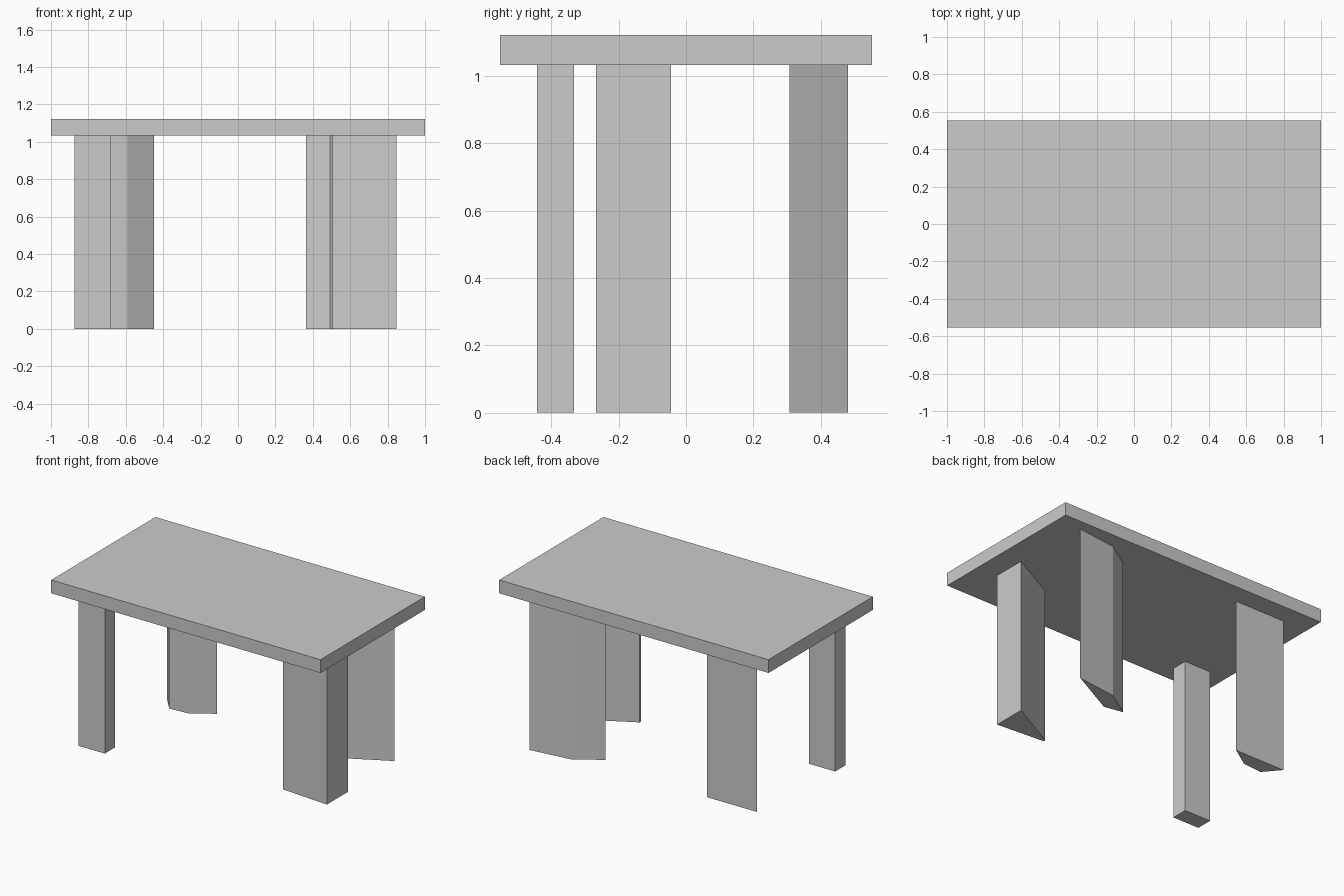
import bpy
import bmesh

if "Cube" in bpy.data.objects:
    bpy.data.objects.remove(bpy.data.objects["Cube"])


def prism(name, outline, z0, z1):
    """Extrude a flat xy outline from z0 up to z1."""
    bm = bmesh.new()
    base = bm.faces.new([bm.verts.new((x, y, z0)) for x, y in outline])
    top = bmesh.ops.extrude_face_region(bm, geom=[base], use_keep_orig=True)
    verts = [v for v in top["geom"] if isinstance(v, bmesh.types.BMVert)]
    bmesh.ops.translate(bm, verts=verts, vec=(0, 0, z1 - z0))
    bmesh.ops.recalc_face_normals(bm, faces=bm.faces)
    mesh = bpy.data.meshes.new(name)
    bm.to_mesh(mesh)
    bm.free()
    obj = bpy.data.objects.new(name, mesh)
    bpy.context.collection.objects.link(obj)
    return obj


def rect(x0, x1, y0, y1):
    return [(x0, y0), (x1, y0), (x1, y1), (x0, y1)]


LEG_TOP, HEIGHT = 1.033, 1.122

# Rectangular slab on top
prism("table_top", rect(-1, 1, -0.553, 0.553), LEG_TOP, HEIGHT)

# Four irregular legs, each a straight prism with its own footprint
legs = {
    "front_left_leg": rect(-0.875, -0.68, -0.442, -0.332),
    "front_right_leg": [(0.848, -0.268), (0.848, -0.044),
                        (0.505, -0.228), (0.505, -0.242)],
    "back_left_leg": [(-0.45, 0.418), (-0.82, 0.418),
                      (-0.73, 0.313), (-0.59, 0.324)],
    "back_right_leg": [(0.825, 0.481), (0.54, 0.446),
                       (0.364, 0.332), (0.493, 0.307)],
}
for name, outline in legs.items():
    prism(name, outline, 0, LEG_TOP)
